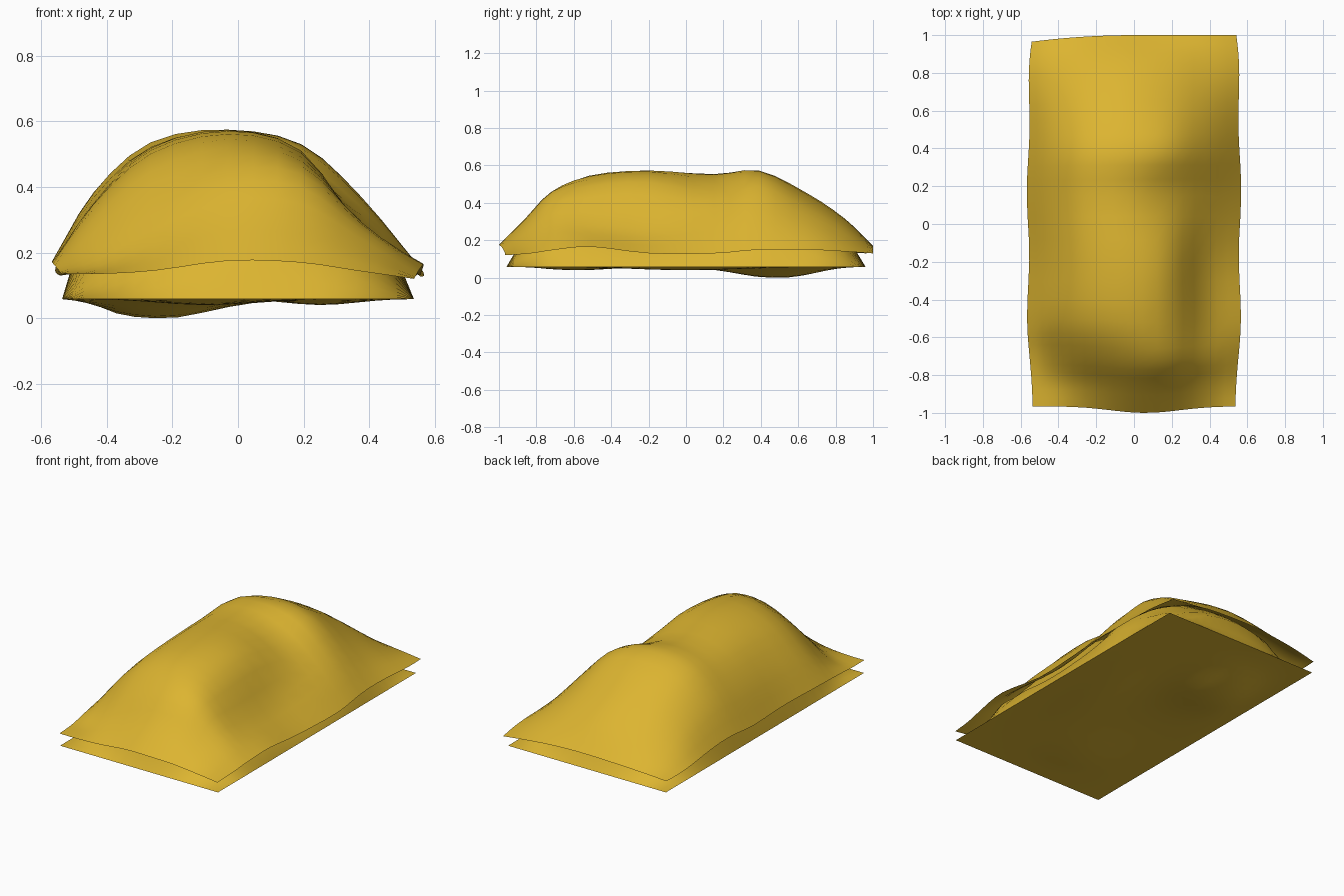
import bpy, bmesh, math

if "Cube" in bpy.data.objects:
    bpy.data.objects.remove(bpy.data.objects["Cube"])

# control net of heights: rows run front to back, columns left to right
XS = [-.55, -.43, -.26, -.03, .19, .37, .55]
YS = [-1, -.86, -.72, -.52, -.2, .15, .39, .65, .85, 1]
Z = [[.135, .135, .145, .175, .17, .145, .12],
     [.14, .16, .23, .31, .30, .22, .13],
     [.155, .23, .36, .45, .44, .29, .15],
     [.17, .33, .48, .545, .49, .28, .165],
     [.17, .36, .52, .573, .51, .27, .13],
     [.17, .37, .52, .55, .455, .31, .13],
     [.18, .38, .53, .573, .53, .37, .15],
     [.16, .30, .41, .45, .40, .29, .15],
     [.14, .21, .28, .315, .28, .21, .14],
     [.13, .145, .16, .17, .165, .15, .13]]

mat = bpy.data.materials.new("mustard cloth")
mat.diffuse_color = (.72, .46, .03, 1)
mat.use_nodes = True
mat.node_tree.nodes["Principled BSDF"].inputs["Base Color"].default_value = mat.diffuse_color


def spline(p, n):
    """Catmull-Rom through the values p with n steps per span."""
    q = [2 * p[0] - p[1]] + p + [2 * p[-1] - p[-2]]
    out = []
    for i in range(1, len(q) - 2):
        a, b, c, d = q[i - 1:i + 3]
        for k in range(n):
            t = k / n
            out.append(.5 * (2 * b + (c - a) * t + (2 * a - 5 * b + 4 * c - d) * t * t
                             + (3 * b - a - 3 * c + d) * t ** 3))
    return out + [p[-1]]


def refine(rows, n):
    cols = zip(*[spline(list(r), n) for r in rows])
    return [list(r) for r in zip(*[spline(list(c), n) for c in cols])]


N = 3
xs, ys, zs = spline(XS, N), spline(YS, N), refine(Z, N)


def add_sheet(bm, place, flip=False):
    grid = [[bm.verts.new(place(x, y, zs[j][i])) for i, x in enumerate(xs)]
            for j, y in enumerate(ys)]
    for j in range(len(ys) - 1):
        for i in range(len(xs) - 1):
            f = [grid[j][i], grid[j][i + 1], grid[j + 1][i + 1], grid[j + 1][i]]
            bm.faces.new(f[::-1] if flip else f)


def finish(bm, name):
    bmesh.ops.remove_doubles(bm, verts=bm.verts, dist=.0005)
    me = bpy.data.meshes.new(name)
    bm.to_mesh(me)
    bm.free()
    me.materials.append(mat)
    ob = bpy.data.objects.new(name, me)
    bpy.context.collection.objects.link(ob)
    bpy.ops.object.select_all(action='DESELECT')
    bpy.context.view_layer.objects.active = ob
    ob.select_set(True)
    bpy.ops.object.shade_smooth_by_angle(angle=math.radians(50))


def window(x, y):
    """0 on the outline, rising towards the middle."""
    return max(0, 1 - (x / .55) ** 2) * max(0, 1 - y ** 2)


# draped cover: a thin sheet with a wavy hem, pulled in at the corners
def cover(x, y, z):
    wx = .98 + .04 * (1 - y ** 4) + .012 * math.sin(9 * y)
    bow = math.exp(-((x - .06) / .26) ** 2) if y < 0 else 1 - max(0, -x / .55) ** 2
    return x * wx, y * (.965 + .035 * bow), z


bm = bmesh.new()
add_sheet(bm, cover)
finish(bm, "draped_cover")


# padded lining: nested dome on top, gently bulging underside
def lining_top(x, y, z):
    lift = min(1, 6 * window(x, y))
    return x * .975, y * .96, .058 + lift * max(0, z - .058 - .025)


def lining_under(x, y, z):
    bulge = .06 * math.exp(-((x + .25) / .23) ** 2 - ((y - .5) / .3) ** 2)
    bulge += .018 * math.exp(-((x - .26) / .15) ** 2 - (y / .4) ** 2)
    bulge += .018 * math.exp(-((x + .1) / .2) ** 2 - ((y + .6) / .25) ** 2)
    return x * .975, y * .96, max(0, .058 - bulge * min(1, 2.5 * window(x, y)))


bm = bmesh.new()
add_sheet(bm, lining_top)
add_sheet(bm, lining_under, True)
low = min(v.co.z for v in bm.verts)
bmesh.ops.translate(bm, verts=bm.verts, vec=(0, 0, -low))
finish(bm, "padded_lining")
